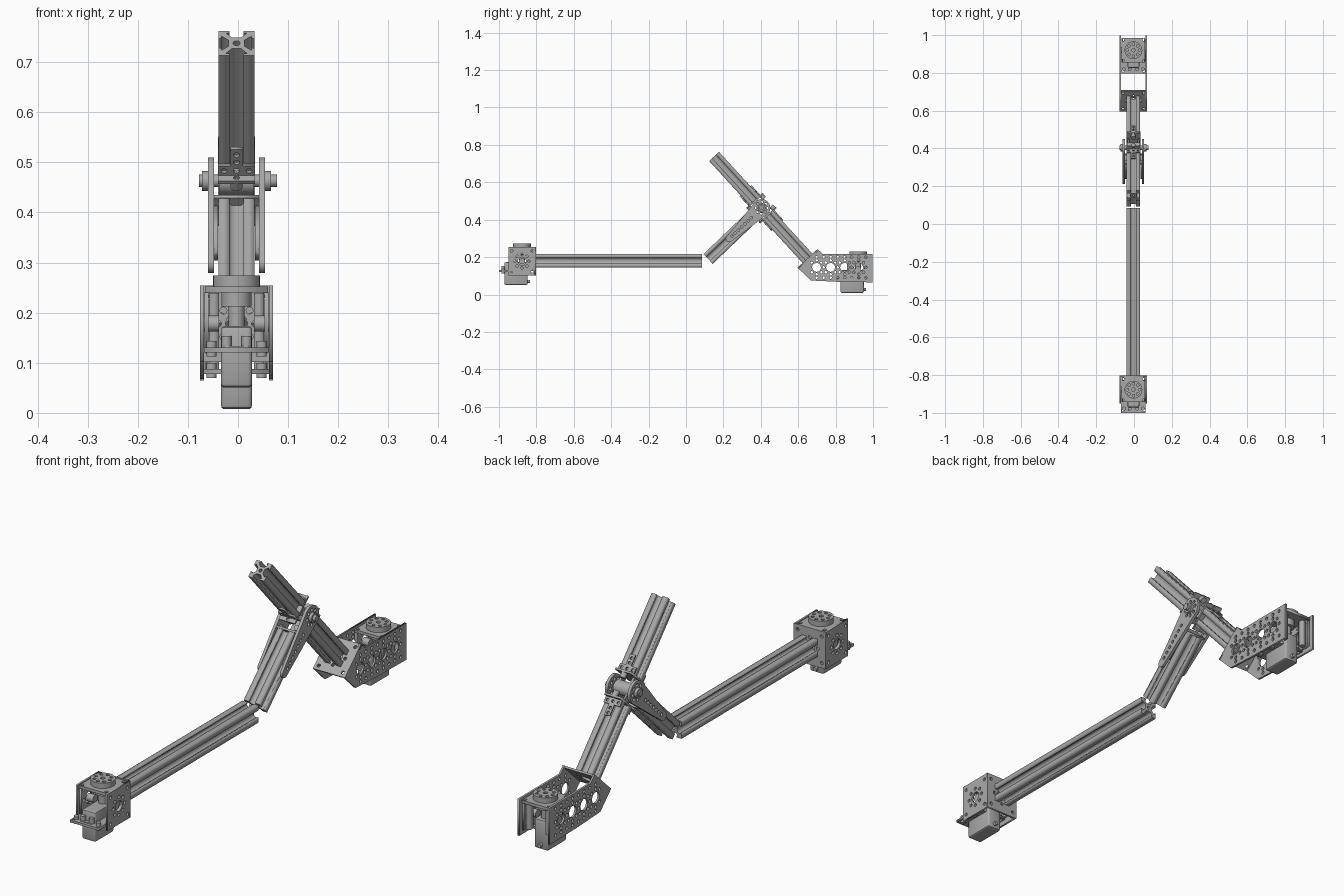
import bpy, math
from mathutils import Matrix, Vector

cube = bpy.data.objects.get("Cube")
if cube:
    bpy.data.objects.remove(cube)

X0 = -0.003                      # centre plane of the arm
X, Y, Z = Vector((1, 0, 0)), Vector((0, 1, 0)), Vector((0, 0, 1))


def material(name, value):
    m = bpy.data.materials.new(name)
    m.use_nodes = True
    m.diffuse_color = (value, value, value, 1)
    m.node_tree.nodes["Principled BSDF"].inputs["Base Color"].default_value = (value, value, value, 1)
    return m


GREY = material("aluminium grey", 0.4)


def circle(cx, cy, r, n=12):
    return [(cx + r * math.cos(math.tau * i / n), cy + r * math.sin(math.tau * i / n)) for i in range(n)]


def prism(name, outline, holes, depth, origin, u=X, v=Y, bevel=0, smooth=False):
    """Outline with round holes in the u,v plane, thickened evenly about the origin."""
    curve = bpy.data.curves.new(name, 'CURVE')
    curve.dimensions, curve.fill_mode, curve.extrude = '2D', 'BOTH', depth / 2
    for loop in [outline] + [circle(*h) for h in holes]:
        s = curve.splines.new('POLY')
        s.points.add(len(loop) - 1)
        for p, (a, b) in zip(s.points, loop):
            p.co = (a, b, 0, 1)
        s.use_cyclic_u = True
    temp = bpy.data.objects.new(name + "_outline", curve)
    bpy.context.collection.objects.link(temp)
    dg = bpy.context.evaluated_depsgraph_get()
    mesh = bpy.data.meshes.new_from_object(temp.evaluated_get(dg))
    bpy.data.objects.remove(temp)
    bpy.data.curves.remove(curve)
    mesh.materials.clear()
    mesh.materials.append(GREY)
    ob = bpy.data.objects.new(name, mesh)
    bpy.context.collection.objects.link(ob)
    rot = Matrix((u, v, u.cross(v))).transposed()
    ob.matrix_world = Matrix.Translation(Vector(origin)) @ rot.to_4x4()
    if bevel:
        weld = ob.modifiers.new("weld", 'WELD')
        weld.merge_threshold = 0.0001
        b = ob.modifiers.new("rounded", 'BEVEL')
        b.width, b.segments = bevel, 2
    if smooth:
        bpy.ops.object.select_all(action='DESELECT')
        ob.select_set(True)
        bpy.context.view_layer.objects.active = ob
        bpy.ops.object.shade_smooth_by_angle()
    return ob


def rect(w, h):
    return [(-w / 2, -h / 2), (w / 2, -h / 2), (w / 2, h / 2), (-w / 2, h / 2)]


def rod(name, origin, r, length, u=X, v=Y, holes=()):
    return prism(name, circle(0, 0, r, 28), holes, length, origin, u, v, smooth=True)


def ring(cx=0, cy=0, n=8, r=0.037):
    return [(cx + a, cy + b, 0.0069) for a, b in circle(0, 0, r, n)]


def corners(d, r=0.0069):
    return [(a * d, b * d, r) for a in (-1, 1) for b in (-1, 1)]


SQUARE_HOLES = [(0, 0, 0.022)] + ring() + corners(0.055)


# Slotted square rail: one slotted face repeated four times round
def rail(name, p, q):
    p, q = Vector((X0, *p)), Vector((X0, *q))
    n = (q - p).normalized()
    half = [(.036, -.036), (.036, -.014), (.030, -.014), (.030, -.021), (.016, -.009)]
    face = half + [(a, -b) for a, b in half[:0:-1]]
    loop = []
    for k in range(4):
        c, s = round(math.cos(k * math.pi / 2)), round(math.sin(k * math.pi / 2))
        loop += [(a * c - b * s, a * s + b * c) for a, b in face]
    return prism(name, loop, [(0, 0, 0.007)], (q - p).length, (p + q) / 2, X, n.cross(X))


# Servo with its mount, round hub and support block
def servo_block(tag, y, z):
    def at(dy, dz, dx=0):
        return (X0 + dx, y + dy, z + dz)
    prism(tag + "_top_plate", rect(0.125, 0.132), corners(0.055), 0.012, at(0, 0.068))
    rod(tag + "_hub", at(0, 0.085), 0.047, 0.022, holes=[(0, 0, 0.009)] + ring(r=0.032))
    rod(tag + "_hub_shaft", at(0, 0.02), 0.016, 0.095)
    rod(tag + "_bearing", at(0, 0.048), 0.03, 0.028)
    prism(tag + "_mount_plate", rect(0.13, 0.14), corners(0.055), 0.01, at(-0.053, -0.052))
    prism(tag + "_case", rect(0.062, 0.125), [], 0.122, at(-0.032, -0.066), bevel=0.008)
    prism(tag + "_case_lug", rect(0.05, 0.014), [], 0.006, at(-0.104, -0.047), bevel=0.002)
    rod(tag + "_cable_plug", at(0.036, -0.108), 0.008, 0.014, X, Z)
    for side in (-1, 1):
        prism(tag + "_inner_side", rect(0.12, 0.115), [(0, 0, 0.03)] + ring(n=4, r=0.044) + corners(0.045),
              0.008, at(0, 0.006, side * 0.06), Y, Z)
        rod(tag + "_pivot_boss", at(0, 0.0, side * 0.05), 0.016, 0.03, Y, Z)
        prism(tag + "_bracket", rect(0.02, 0.02), [], 0.11, at(0.04, 0.006, side * 0.045))
        for dy in (-0.1, -0.03):
            rod(tag + "_screw", at(dy, -0.05, side * 0.05), 0.01, 0.03)
            rod(tag + "_servo_screw", at(dy, -0.04, side * 0.02), 0.01, 0.03)


# Front shoulder: U channel, open to the front
fy, fz = -0.877, 0.178
for side in (-1, 1):
    prism("front_channel_side", rect(0.145, 0.152), SQUARE_HOLES, 0.008, (X0 + side * 0.069, fy, fz), Y, Z)
prism("front_channel_web", rect(0.146, 0.152), SQUARE_HOLES, 0.008, (X0, -0.806, fz), X, Z)
servo_block("front_servo", fy, fz)
rail("long_rail", (-0.802, 0.18), (0.085, 0.18))

# Elbow axis and directions of the two upper rails
pivot = Vector((X0, 0.404, 0.463))
foot = Vector((X0, 0.118, 0.19))
down = (foot - pivot).normalized()
side_dir = X.cross(down)
top, low = Vector((X0, 0.15, 0.738)), Vector((X0, 0.650, 0.193))
run = (low - top).normalized()
across = run.cross(X)
joint = top + run * (pivot - top).dot(run)
rail("middle_rail", foot.yz, (pivot - down * -0.085).yz)
rail("upper_rail", top.yz, (joint - run * 0.05).yz)
rail("lower_rail", (joint + run * 0.05).yz, low.yz)

# Tapered fork arms on each side of the elbow
arc = [(0.047 * math.cos(a), 0.047 * math.sin(a)) for a in [math.pi * (0.5 + i / 14) for i in range(15)]]
tip = [(0.24 + 0.018 * math.cos(a), 0.018 * math.sin(a)) for a in [math.pi * (i / 8 - 0.5) for i in range(9)]]
arm_holes = ring(n=8, r=0.03) + [(0.075 + 0.024 * i, 0, 0.0069) for i in range(7)]
for side in (-1, 1):
    prism("fork_arm", arc + tip, arm_holes, 0.012, pivot + X * side * 0.051, down, side_dir)
    prism("fork_spacer", rect(0.15, 0.03), [], 0.009, pivot + down * 0.14 + X * side * 0.041, down, side_dir)
    rod("axle_collar", pivot + X * side * 0.063, 0.02, 0.012, Y, Z)
rod("elbow_axle", pivot + X * 0.003, 0.0125, 0.155, Y, Z)
rod("elbow_hub", pivot, 0.028, 0.07, Y, Z)
prism("fork_end_plate", rect(0.09, 0.075), [], 0.008, pivot + down * 0.084, X, down.cross(X))

# Clamp brackets joining the split rail to the elbow
for s in (-1, 1):
    prism("clamp_plate", rect(0.074, 0.12), corners(0.028) + [(0, 0.05, 0.006), (0, -0.05, 0.006)], 0.008,
          joint + run * s * 0.052, X, across)
    prism("clamp_ear", rect(0.1, 0.03), [], 0.01, pivot + X * s * 0.026, run, across)
    for f in (-1, 1):
        face = joint + across * f * 0.040 + run * s * 0.055
        prism("clamp_foot", rect(0.074, 0.026), [(a, 0, 0.006) for a in (-.025, 0, .025)], 0.007,
              face + run * s * 0.013, X, run)
        prism("clamp_tab", rect(0.024, 0.046), [(0, -0.008, 0.006), (0, 0.012, 0.006)], 0.007,
              face + run * s * 0.048, X, run)
        rod("clamp_bolt", joint + across * f * 0.046 + run * s * 0.038, 0.012, 0.022, X, across)

# Wrist: long perforated side plates with an angled end plate
outline = [(.597, .143), (.667, .075), (.81, .068), (.998, .065), (.998, .217), (.73, .217), (.703, .243)]
holes = []
for k in range(4):
    cy = 0.698 + 0.075 * k
    holes += [(cy, 0.145, 0.024)]
    holes += [(cy + a, 0.145 + b, 0.0069) for a in (-.026, .026) for b in (-.026, .026)]
    holes += [(cy, 0.145 + b, 0.0069) for b in (-.055, -.037, .037, .055)]
    holes += [(cy + 0.0375, 0.145 + b, 0.0069) for b in (-.055, 0, .055)]
for side in (-1, 1):
    prism("wrist_side", outline, holes, 0.008, (X0 + side * 0.069, 0, 0), Y, Z)
prism("wrist_end_plate", rect(0.146, 0.145), SQUARE_HOLES, 0.008, low + run * 0.004, X, across)
servo_block("wrist_servo", 0.92, 0.135)
